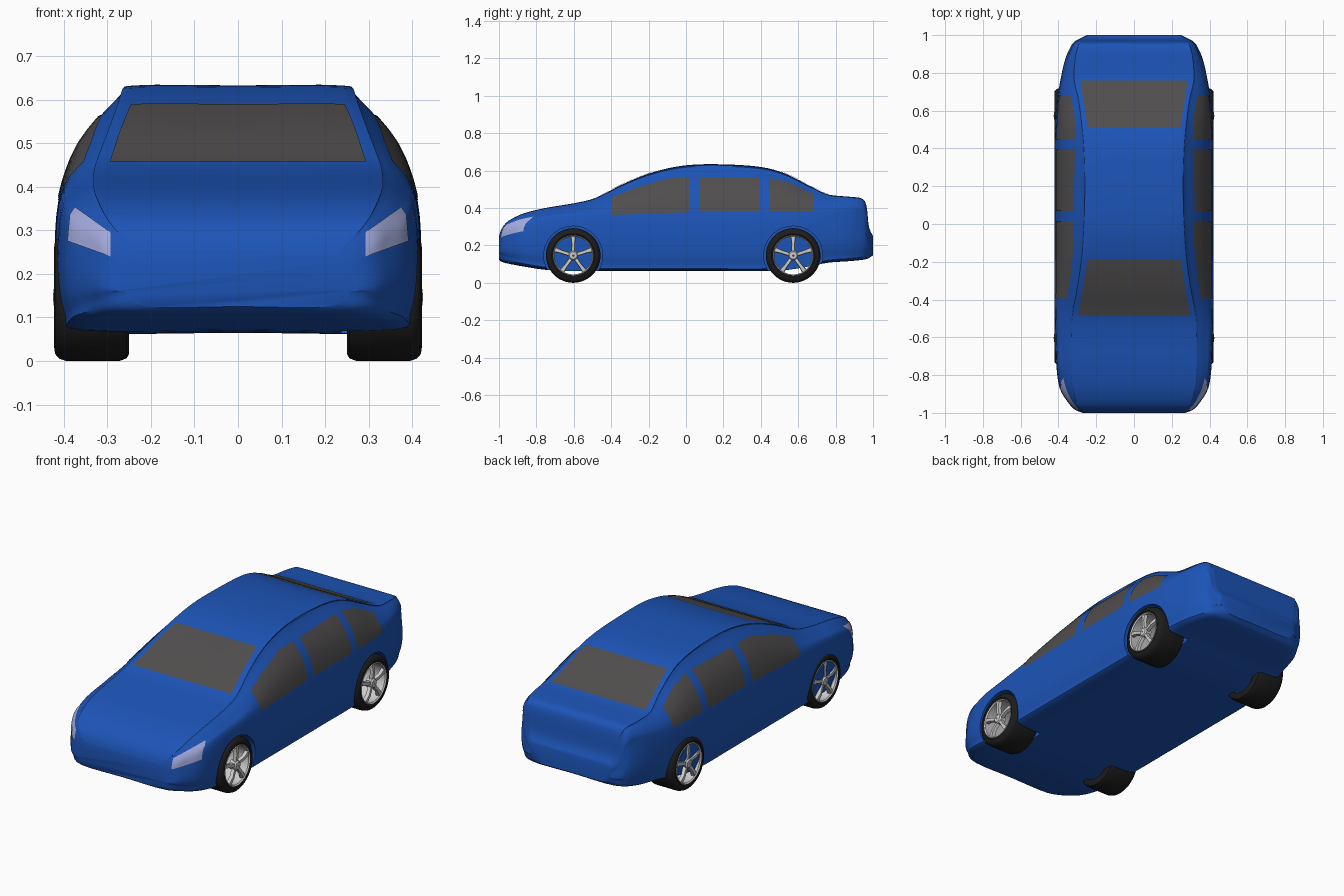
import bpy, bmesh, math
from mathutils import Vector
from mathutils.bvhtree import BVHTree

if "Cube" in bpy.data.objects:
    bpy.data.objects.remove(bpy.data.objects["Cube"])


def material(name, color):
    m = bpy.data.materials.new(name)
    m.diffuse_color = (*color, 1)
    m.use_nodes = True
    m.node_tree.nodes["Principled BSDF"].inputs["Base Color"].default_value = m.diffuse_color
    return m


BLUE = material("blue_paint", (0.012, 0.09, 0.48))
GLASS = material("dark_glass", (0.08, 0.075, 0.075))
LAMP = material("lamp_glass", (0.38, 0.42, 0.75))
RUBBER = material("rubber", (0.012, 0.012, 0.012))


def finish(name, bm, mat=None, angle=35):
    me = bpy.data.meshes.new(name)
    bm.to_mesh(me)
    bm.free()
    ob = bpy.data.objects.new(name, me)
    bpy.context.collection.objects.link(ob)
    if mat:
        me.materials.append(mat)
    smooth(ob, angle)
    return ob


def smooth(ob, angle):
    bpy.ops.object.select_all(action='DESELECT')
    bpy.context.view_layer.objects.active = ob
    ob.select_set(True)
    bpy.ops.object.shade_smooth_by_angle(angle=math.radians(angle))


def catmull(pts, n, closed):
    """Smooth curve through points of any dimension."""
    out, count = [], len(pts)
    pick = (lambda i: pts[i % count]) if closed else (lambda i: pts[max(0, min(count - 1, i))])
    for i in range(count if closed else count - 1):
        a, b, c, d = (pick(i + k) for k in (-1, 0, 1, 2))
        for s in range(n):
            t = s / n
            out.append([0.5 * (2 * q + (r - p) * t + (2 * p - 5 * q + 4 * r - u) * t * t
                               + (3 * q - p - 3 * r + u) * t ** 3) for p, q, r, u in zip(a, b, c, d)])
    if not closed:
        out.append(list(pts[-1]))
    return out


def loft(bm, rings, closed=False):
    loops = [[bm.verts.new(p) for p in r] for r in rings]
    pairs = list(zip(loops, loops[1:])) + ([(loops[-1], loops[0])] if closed else [])
    for a, b in pairs:
        for i in range(len(a)):
            j = (i + 1) % len(a)
            bm.faces.new((a[i], a[j], b[j], b[i]))
    if not closed:
        bm.faces.new(loops[0])
        bm.faces.new(loops[-1])
    bmesh.ops.recalc_face_normals(bm, faces=bm.faces)


# Body stations: y, bottom z, top z, shoulder z, half width, half width of top
STATIONS = [
    (-1.0, .125, .25, .20, .27, .20), (-.985, .115, .29, .23, .31, .24),
    (-.95, .105, .33, .26, .345, .27), (-.87, .09, .37, .30, .393, .29),
    (-.75, .072, .40, .335, .411, .30), (-.60, .065, .425, .35, .417, .30),
    (-.48, .065, .455, .36, .42, .295), (-.33, .065, .53, .36, .42, .27),
    (-.17, .065, .592, .365, .42, .25), (0, .065, .627, .365, .42, .24),
    (.20, .065, .632, .365, .42, .235), (.40, .065, .618, .37, .42, .24),
    (.53, .07, .583, .37, .415, .25), (.66, .09, .518, .37, .405, .265),
    (.76, .11, .472, .37, .39, .285), (.87, .118, .46, .37, .365, .28),
    (.94, .125, .45, .36, .335, .265), (.965, .13, .41, .33, .315, .25),
    (.978, .135, .30, .25, .295, .235), (1.0, .15, .25, .21, .25, .20)]


def section(y, zb, zt, zs, w, wt):
    h, e = zt - zs, wt + .033
    half = [(w - .06, zb), (w - .015, zb + .035), (w, zb + .5 * (zs - zb)), (w - .008, zs),
            ((w + e) / 2 + .08 * h, zs + .5 * h), (e, zt - .08 * h), (wt, zt)]
    ring = [(0, zb)] + half + [(0, zt)] + [(-x, z) for x, z in reversed(half)]
    return [(x, y, z) for x, z in catmull(ring, 4, True)]


bm = bmesh.new()
loft(bm, [section(*s) for s in catmull(STATIONS, 4, False)])
surface = BVHTree.FromBMesh(bm)
body = finish("body", bm, BLUE)


# Panels that follow the body: cut a flat outline into cells, then project it
def panel(name, outline, axis, start, mat):
    u, v = [k for k in range(3) if k != axis]
    bm = bmesh.new()
    verts = []
    for a, b in outline:
        p = Vector((0, 0, 0))
        p[u], p[v], p[axis] = a, b, start
        verts.append(bm.verts.new(p))
    bm.faces.new(verts)
    for k in (u, v):
        lo, hi = min(p.co[k] for p in verts), max(p.co[k] for p in verts)
        normal = Vector((0, 0, 0))
        normal[k] = 1
        for i in range(1, 12):
            bmesh.ops.bisect_plane(bm, geom=bm.verts[:] + bm.edges[:] + bm.faces[:],
                                   plane_co=normal * (lo + (hi - lo) * i / 12), plane_no=normal)
            verts = [p for p in bm.verts]
    ray = Vector((0, 0, 0))
    ray[axis] = -math.copysign(1, start)
    for p in bm.verts:
        hit, n, _, _ = surface.ray_cast(p.co, ray)
        if hit:
            p.co = hit + n * (.003 if n.dot(ray) < 0 else -.003)
    bm.normal_update()
    if sum((f.normal.dot(ray) for f in bm.faces)) > 0:
        bmesh.ops.reverse_faces(bm, faces=bm.faces)
    return finish(name, bm, mat, 60)


panel("windscreen", [(-.295, -.48), (.295, -.48), (.245, -.185), (-.245, -.185)], 2, 2, GLASS)
panel("rear_window", [(-.245, .51), (.245, .51), (.285, .76), (-.285, .76)], 2, 2, GLASS)
SIDE = {
    "front_door_window": [(-.395, .362), (.015, .377), (.015, .562), (-.1, .555), (-.27, .505), (-.395, .455)],
    "middle_window": [(.07, .377), (.395, .377), (.395, .564), (.07, .56)],
    "rear_side_window": [(.445, .377), (.68, .377), (.68, .47), (.55, .535), (.445, .56)]}
for side, sx in (("right", 1), ("left", -1)):
    for name, outline in SIDE.items():
        panel(f"{side}_{name}", outline, 0, 2 * sx, GLASS)
    lamp = [(.292, .24), (.389, .275), (.384, .335), (.373, .352), (.292, .295)]
    panel(f"{side}_headlight", [(x * sx, z) for x, z in lamp], 1, -2, LAMP)


# Lathe around the x axis from a closed (x, radius) profile
def lathe(bm, profile, n=48):
    rings = []
    for i in range(n):
        a = 2 * math.pi * i / n
        rings.append([(x, r * math.cos(a), r * math.sin(a)) for x, r in profile])
    loft(bm, rings, closed=True)


def place(bm, sx, y, z):
    for v in bm.verts:
        v.co = (v.co.x * sx, v.co.y + y, v.co.z + z)
    bmesh.ops.recalc_face_normals(bm, faces=bm.faces)


# Wheels and wheel wells
TYRE = [(.25, .108), (.25, .13), (.256, .14), (.272, .146), (.395, .146), (.41, .141),
        (.42, .13), (.422, .116), (.416, .106)]
RIM = [(.27, .102), (.27, .109), (.416, .109), (.421, .106), (.416, .101)]
HUB = [(.385, .004), (.385, .026), (.415, .026), (.423, .02), (.425, .004)]
for side, sx in (("right", 1), ("left", -1)):
    for end, y in (("front", -.603), ("rear", .573)):
        label, z = f"{end}_{side}", .146
        # Wheel well cut
        bm = bmesh.new()
        lathe(bm, [(.238, .001), (.238, .157), (.6, .157), (.6, .001)], 40)
        bmesh.ops.remove_doubles(bm, verts=bm.verts, dist=.002)
        place(bm, sx, y, z)
        cutter = finish(f"{label}_well_cutter", bm)
        cutter.hide_render = True
        mod = body.modifiers.new("well", 'BOOLEAN')
        mod.operation, mod.solver, mod.object = 'DIFFERENCE', 'EXACT', cutter
        bpy.context.view_layer.objects.active = body
        bpy.ops.object.modifier_apply(modifier=mod.name)
        bpy.data.objects.remove(cutter)
        # Tyre
        bm = bmesh.new()
        lathe(bm, TYRE)
        place(bm, sx, y, z)
        finish(f"{label}_tyre", bm, RUBBER)
        # Rim with hub and five tapered spokes
        bm = bmesh.new()
        lathe(bm, RIM)
        lathe(bm, HUB, 24)
        for k in range(5):
            a = math.pi / 2 + k * 2 * math.pi / 5
            d, t = Vector((0, math.cos(a), math.sin(a))), Vector((0, -math.sin(a), math.cos(a)))
            loft(bm, [[d * r + t * s * w + Vector((x, 0, 0))
                       for s, x in ((-1, xo - .018), (1, xo - .018), (.75, xo), (-.75, xo))]
                      for r, w, xo in ((.018, .011, .416), (.065, .010, .422), (.105, .015, .417))])
        place(bm, sx, y, z)
        finish(f"{label}_rim", bm)

smooth(body, 35)
